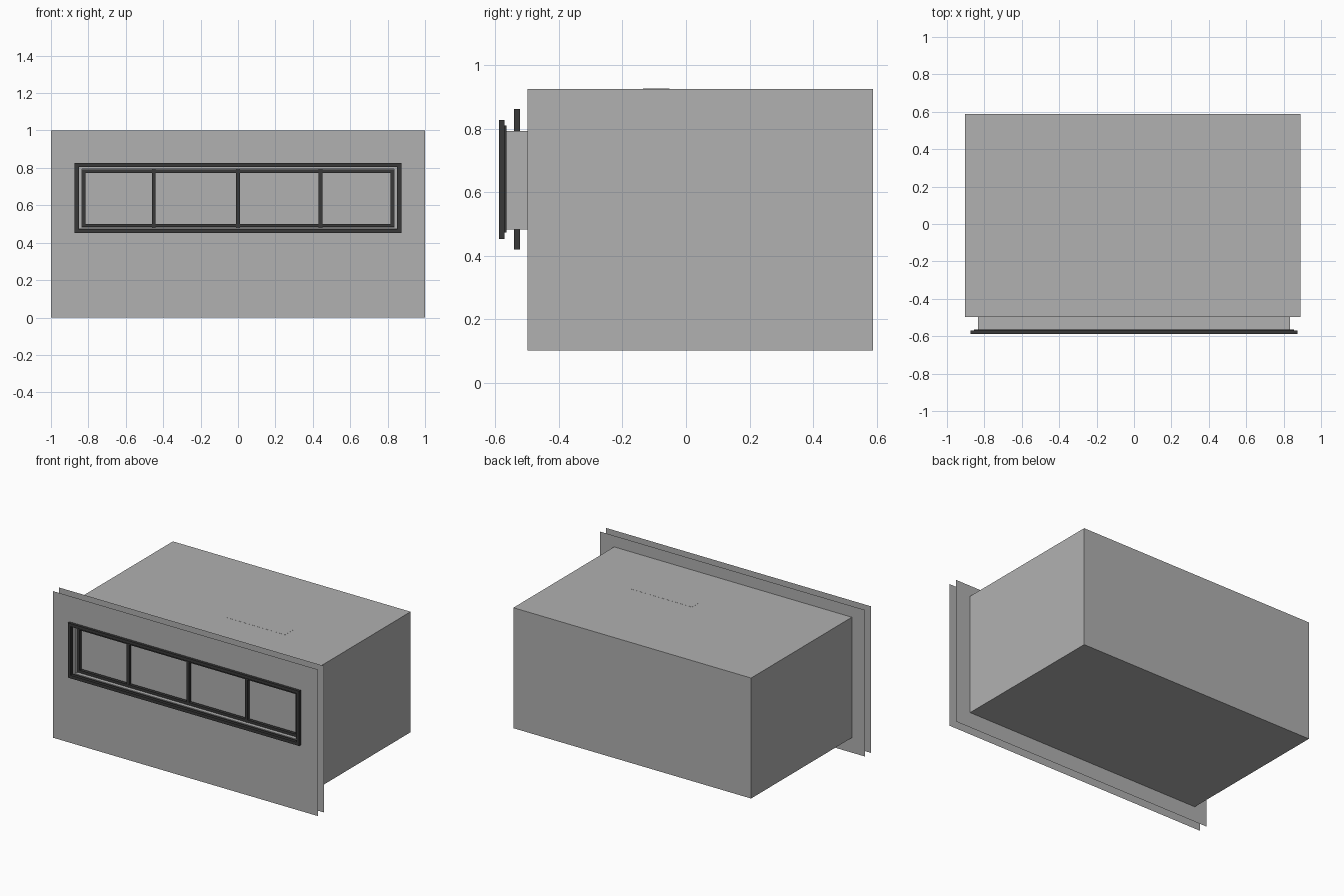
import bpy, bmesh

if "Cube" in bpy.data.objects:
    bpy.data.objects.remove(bpy.data.objects["Cube"])


def material(name, v):
    m = bpy.data.materials.new(name)
    m.diffuse_color = (v, v, v, 1)
    m.use_nodes = True
    m.node_tree.nodes["Principled BSDF"].inputs["Base Color"].default_value = m.diffuse_color
    return m


dark = material("dark_metal", 0.04)
grey = material("mid_grey", 0.44)


def finish(name, bm, mat):
    me = bpy.data.meshes.new(name)
    bm.to_mesh(me)
    bm.free()
    ob = bpy.data.objects.new(name, me)
    bpy.context.collection.objects.link(ob)
    me.materials.append(mat)
    return ob


def box(name, x0, x1, y0, y1, z0, z1, mat=grey):
    bm = bmesh.new()
    for v in bmesh.ops.create_cube(bm, size=1)["verts"]:
        v.co = (x1 if v.co.x > 0 else x0,
                y1 if v.co.y > 0 else y0,
                z1 if v.co.z > 0 else z0)
    return finish(name, bm, mat)


def rect(bm, x0, x1, y, z0, z1):
    return [bm.verts.new((x, y, z)) for x, z in ((x0, z0), (x1, z0), (x1, z1), (x0, z1))]


def bridge(bm, a, b):
    for i in range(4):
        j = (i + 1) % 4
        bm.faces.new((a[i], a[j], b[j], b[i]))


def ring(name, x0, x1, y0, y1, z0, z1, t, mat=dark):
    # rectangular frame: mitred band extruded in depth
    bm = bmesh.new()
    loops = [rect(bm, x0 + d, x1 - d, y, z0 + d, z1 - d)
             for d, y in ((0, y0), (t, y0), (t, y1), (0, y1))]
    for k in range(4):
        bridge(bm, loops[k], loops[(k + 1) % 4])
    bmesh.ops.recalc_face_normals(bm, faces=bm.faces)
    return finish(name, bm, mat)


def open_tube(name, x0, x1, y0, y1, z0, z1):
    # hollow upright bar without end caps
    bm = bmesh.new()
    a, b = [[bm.verts.new((x, y, z)) for x, y in ((x0, y0), (x1, y0), (x1, y1), (x0, y1))]
            for z in (z0, z1)]
    bridge(bm, a, b)
    return finish(name, bm, dark)


OPENING = (-0.834, 0.834, 0.482, 0.793)   # x0, x1, z0, z1
ox0, ox1, oz0, oz1 = OPENING

# firebox body
box("firebox", -0.903, 0.891, -0.498, 0.588, 0.103, 0.925)

# throat: open sleeve from the wall opening to the firebox
bm = bmesh.new()
bridge(bm, rect(bm, ox0, ox1, -0.565, oz0, oz1), rect(bm, ox0, ox1, -0.498, oz0, oz1))
bmesh.ops.recalc_face_normals(bm, faces=bm.faces)
finish("throat", bm, grey)

# thin cover plate on the top of the firebox
box("top_cover_plate", -0.01, 0.45, -0.135, -0.052, 0.922, 0.9256)

# two thin wall sheets, each with the opening cut out
for name, y in (("wall_front_sheet", -0.565), ("wall_back_sheet", -0.5)):
    bm = bmesh.new()
    bridge(bm, rect(bm, -1, 1, y, 0, 1), rect(bm, ox0, ox1, y, oz0, oz1))
    finish(name, bm, grey)

# outer trim frame with a thin rear lip
ring("outer_frame", -0.873, 0.873, -0.588, -0.57, 0.453, 0.827, 0.021)
ring("outer_frame_lip", -0.855, 0.855, -0.57, -0.565, 0.473, 0.809, 0.004)

# recessed inner frame and mullions that run past the throat
ring("inner_frame", ox0 + 0.001, ox1 - 0.001, -0.542, -0.521, oz0 + 0.001, oz1 - 0.001, 0.018)
for i, x in enumerate((-0.451, 0, 0.441)):
    open_tube(f"mullion_{i + 1}", x - 0.01, x + 0.01, -0.5415, -0.5215, 0.42, 0.862)
